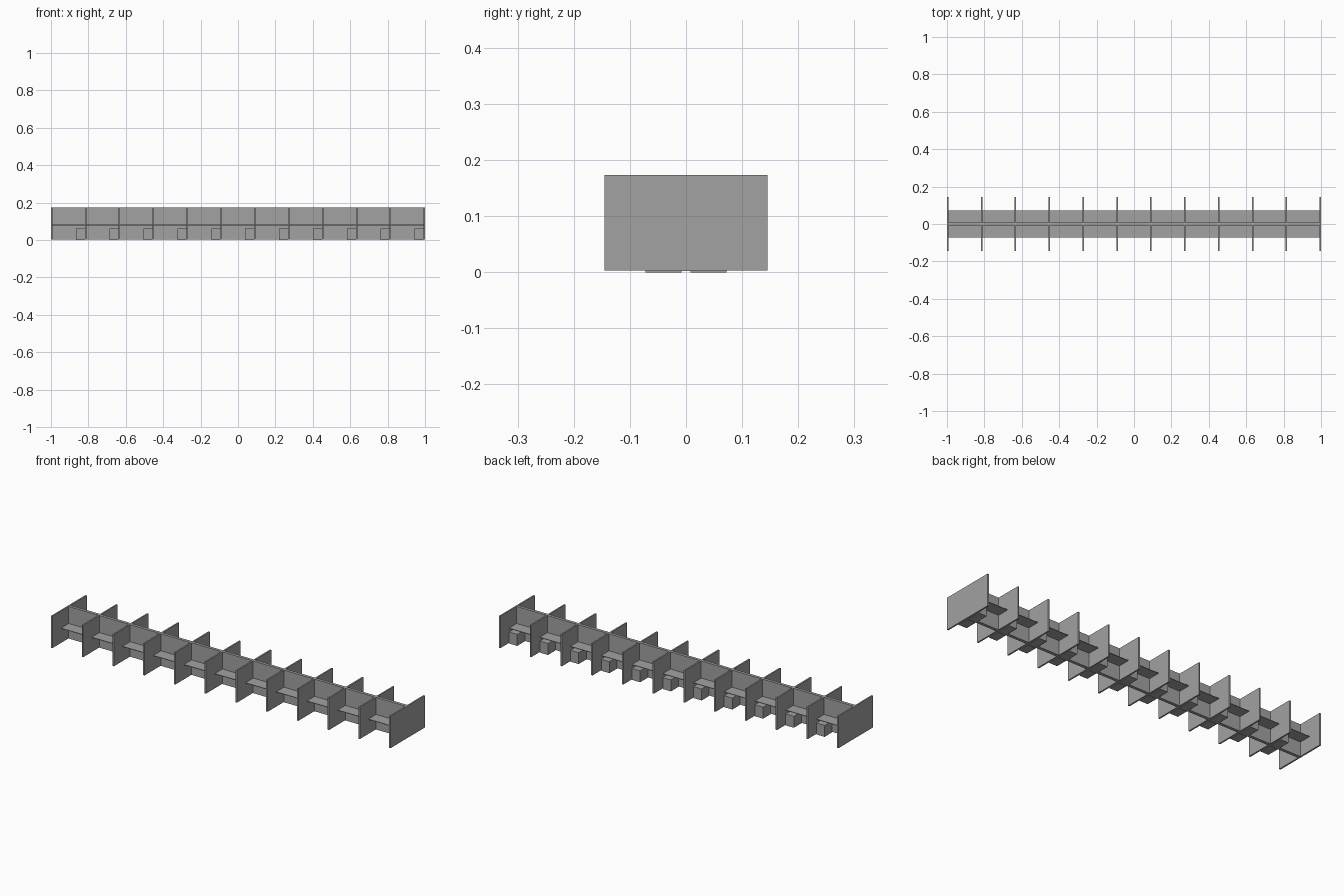
import bpy

if "Cube" in bpy.data.objects:
    bpy.data.objects.remove(bpy.data.objects["Cube"])

CELLS = 11
T = 0.008                      # divider thickness
PITCH = (2.0 - T) / CELLS
X0 = -1.0 + T / 2

grey = bpy.data.materials.new("dark_grey")
grey.diffuse_color = (0.36, 0.36, 0.36, 1)
grey.use_nodes = True
grey.node_tree.nodes["Principled BSDF"].inputs["Base Color"].default_value = grey.diffuse_color


def box(name, x0, x1, y0, y1, z0, z1):
    xs, ys, zs = (x0, x1), (y0, y1), (z0, z1)
    verts = [(x, y, z) for x in xs for y in ys for z in zs]
    faces = [(0, 1, 3, 2), (4, 6, 7, 5), (0, 4, 5, 1),
             (2, 3, 7, 6), (0, 2, 6, 4), (1, 5, 7, 3)]
    mesh = bpy.data.meshes.new(name)
    mesh.from_pydata(verts, [], faces)
    mesh.materials.append(grey)
    obj = bpy.data.objects.new(name, mesh)
    bpy.context.collection.objects.link(obj)
    return obj


# long spine panel between the two rows
box("spine_panel", -0.999, 0.999, -0.008, 0.008, 0.002, 0.173)

# cross dividers between booths
for i in range(CELLS + 1):
    x = X0 + i * PITCH
    box(f"divider_{i}", x - T / 2, x + T / 2, -0.145, 0.145, 0.003, 0.173)

# a desk and a drawer pedestal on both sides of every booth
for i in range(CELLS):
    left = X0 + i * PITCH + T / 2
    right = left + PITCH - T
    for side, s in (("front", -1), ("back", 1)):
        ya, yb = sorted((s * 0.008, s * 0.072))
        box(f"{side}_desk_{i}", left, right, ya, yb, 0.079, 0.082)
        box(f"{side}_pedestal_{i}", right - 0.048, right, ya, yb, 0.0, 0.056)
        box(f"{side}_pedestal_top_{i}", right - 0.048, right, ya, yb, 0.056, 0.061)
